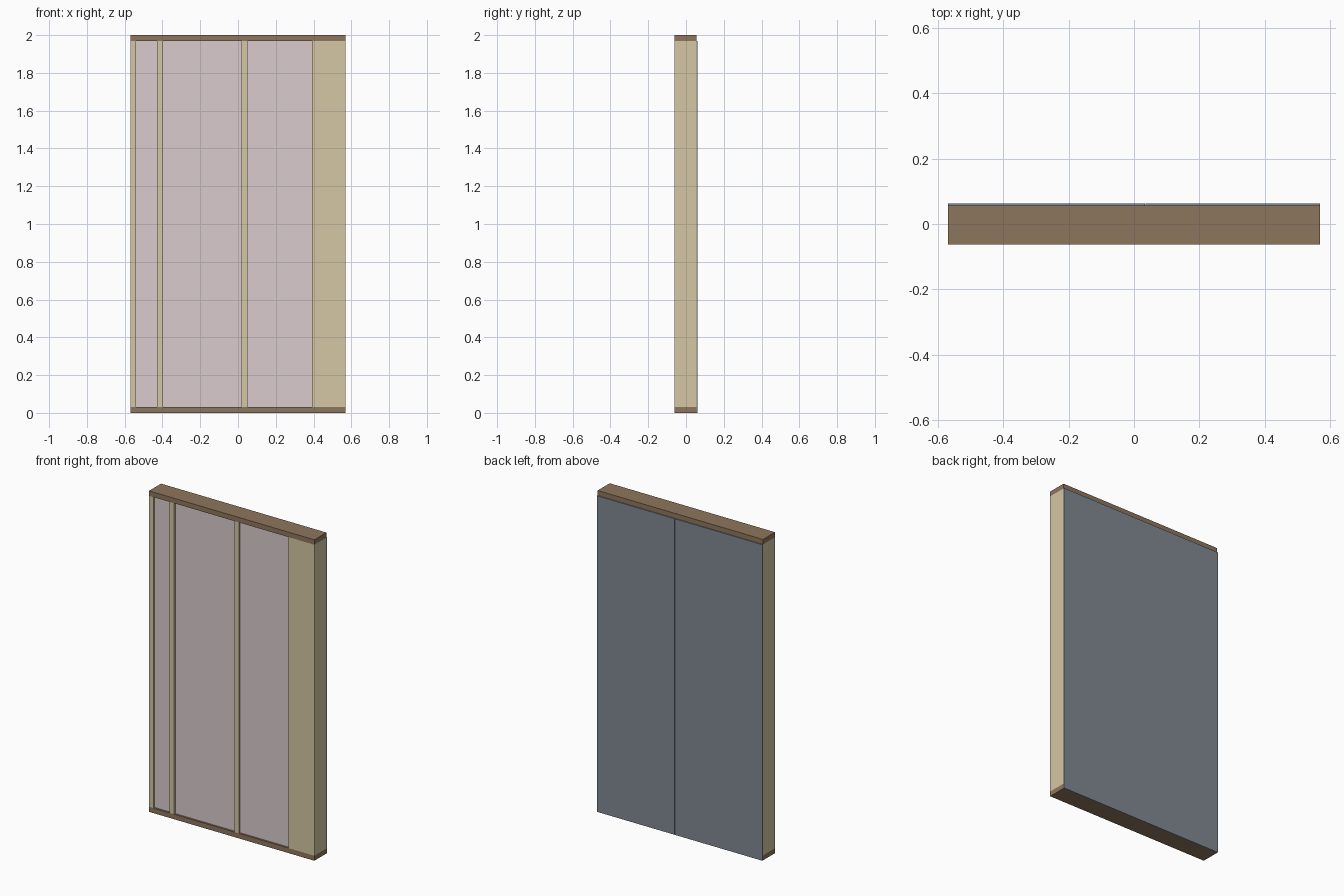
import bpy
import bmesh
from mathutils import Matrix

if "Cube" in bpy.data.objects:
    bpy.data.objects.remove(bpy.data.objects["Cube"])


def material(name, rgb):
    m = bpy.data.materials.new(name)
    m.diffuse_color = (*rgb, 1)
    m.use_nodes = True
    m.node_tree.nodes["Principled BSDF"].inputs["Base Color"].default_value = m.diffuse_color
    return m


STUD = material("pale_timber", (0.66, 0.57, 0.37))
PLATE = material("brown_timber", (0.27, 0.18, 0.11))
FILL = material("pink_insulation", (0.70, 0.60, 0.61))
SHEET = material("grey_sheathing", (0.22, 0.25, 0.29))


def box(name, x, y, z, mat):
    """Box spanning the (min, max) ranges on each axis."""
    size = [b - a for a, b in (x, y, z)]
    centre = [(a + b) / 2 for a, b in (x, y, z)]
    bm = bmesh.new()
    bmesh.ops.create_cube(bm, size=1, matrix=Matrix.Diagonal((*size, 1)))
    mesh = bpy.data.meshes.new(name)
    bm.to_mesh(mesh)
    bm.free()
    mesh.materials.append(mat)
    ob = bpy.data.objects.new(name, mesh)
    ob.location = centre
    bpy.context.collection.objects.link(ob)
    return ob


HALF = 0.57                    # half width of the wall
T = 0.031                      # timber thickness
FRONT, BACK = -0.062, 0.056    # timber depth range
SKIN = 0.062                   # rear face of the sheathing
RECESS = 0.012                 # insulation set back from the stud faces
depth, bay = (FRONT, BACK), (T, 2 - T)

# Top and bottom plates
box("bottom_plate", (-HALF, HALF), depth, (0, T), PLATE)
box("top_plate", (-HALF, HALF), depth, (2 - T, 2), PLATE)

# Vertical studs and the built-up corner post at the right end
uprights = [(-HALF, -HALF + T), (-0.428, -0.428 + T),
            (0.018, 0.018 + T), (0.391, HALF)]
for i, x in enumerate(uprights):
    name = "corner_post" if i == 3 else f"stud_{i + 1}"
    box(name, x, depth, bay, STUD)

# Insulation filling each bay between neighbouring uprights
for i, (a, b) in enumerate(zip(uprights, uprights[1:])):
    box(f"insulation_{i + 1}", (a[1], b[0]), (FRONT + RECESS, BACK), bay, FILL)

# Two rear sheathing boards meeting on the middle stud
SEAM = 0.034
box("sheathing_left", (-HALF, SEAM - 0.0005), (BACK, SKIN), (0, 2 - T), SHEET)
box("sheathing_right", (SEAM + 0.0005, HALF), (BACK, SKIN), (0, 2 - T), SHEET)
